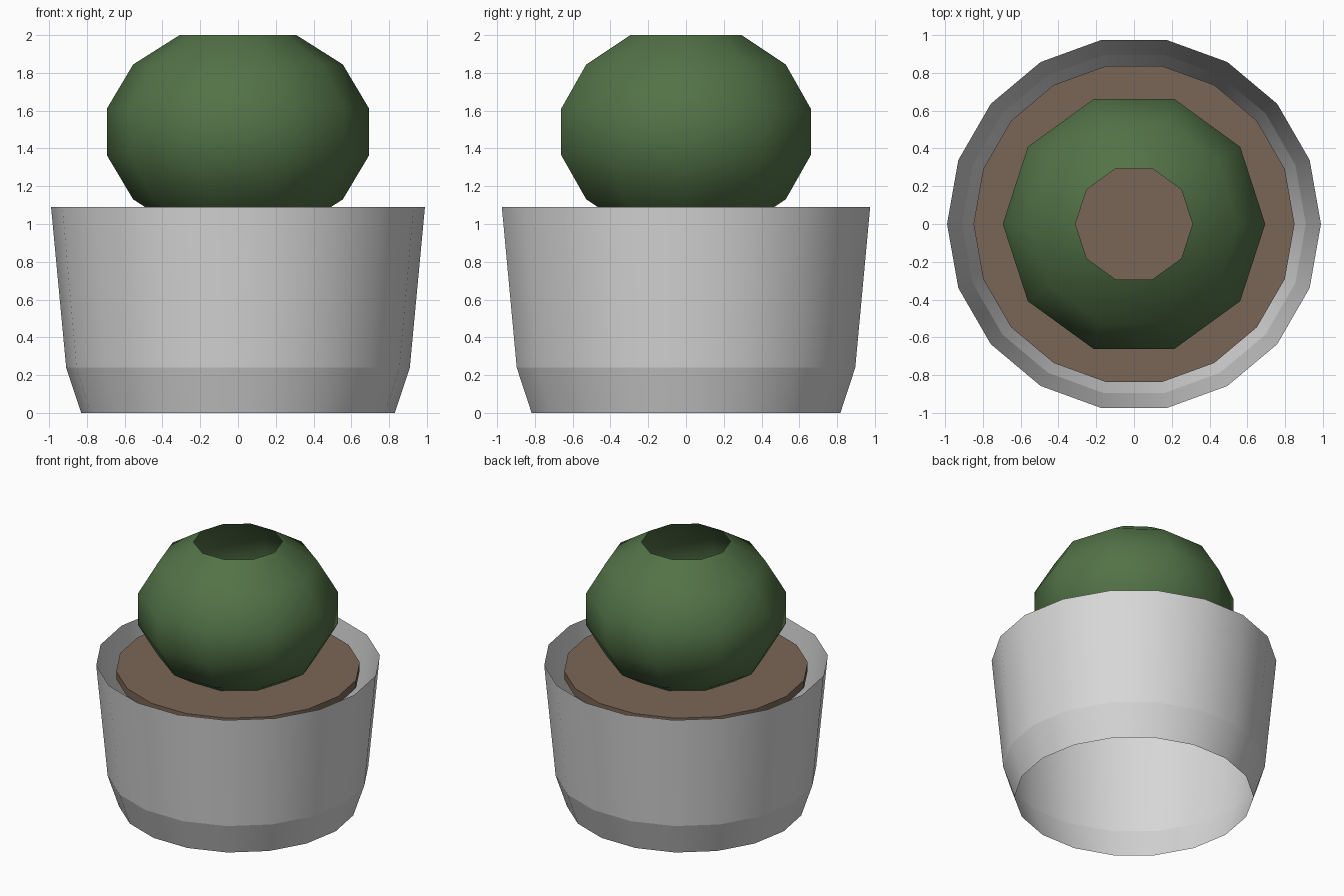
import bpy
import bmesh
from math import cos, sin, tau

cube = bpy.data.objects.get("Cube")
if cube:
    bpy.data.objects.remove(cube, do_unlink=True)


def material(name, rgb):
    mat = bpy.data.materials.new(name)
    mat.use_nodes = True
    color = (*rgb, 1.0)
    mat.diffuse_color = color
    bsdf = mat.node_tree.nodes["Principled BSDF"]
    bsdf.inputs["Base Color"].default_value = color
    bsdf.inputs["Roughness"].default_value = 0.8
    return mat


def lathe(name, profile, sides, mat, cap_top=False, sharp_rings=()):
    """Spin (radius, height) points around z into an open shell."""
    bm = bmesh.new()
    rings = []
    for r, z in profile:
        angles = [tau * i / sides for i in range(sides)]
        rings.append([bm.verts.new((r * cos(a), r * sin(a), z)) for a in angles])
    for low, high in zip(rings, rings[1:]):
        for i in range(sides):
            j = (i + 1) % sides
            bm.faces.new((low[i], low[j], high[j], high[i])).smooth = True
    if cap_top:
        bm.faces.new(rings[-1])
    for k in sharp_rings:
        for i in range(sides):
            edge = bm.edges.get((rings[k][i], rings[k][(i + 1) % sides]))
            edge.smooth = False
    mesh = bpy.data.meshes.new(name)
    bm.to_mesh(mesh)
    bm.free()
    mesh.materials.append(mat)
    obj = bpy.data.objects.new(name, mesh)
    bpy.context.collection.objects.link(obj)
    return obj


grey = material("pale grey ceramic", (0.68, 0.68, 0.68))
brown = material("brown soil", (0.195, 0.134, 0.094))
green = material("cactus green", (0.085, 0.17, 0.063))

# Thin-walled pot, open at both ends, with a crease above the foot
lathe("pot", [(0.83, 0), (0.91, 0.24), (0.99, 1.09)], 18, grey, sharp_rings=(1,))

# Soil disc with a short skirt
lathe("soil", [(0.85, 0.98), (0.85, 1.04)], 18, brown, cap_top=True, sharp_rings=(1,))

# Rounded cactus body, open at the crown
lathe("cactus", [(0.31, 0.975), (0.555, 1.13), (0.695, 1.365),
                 (0.695, 1.61), (0.555, 1.845), (0.31, 2.0)], 10, green)
